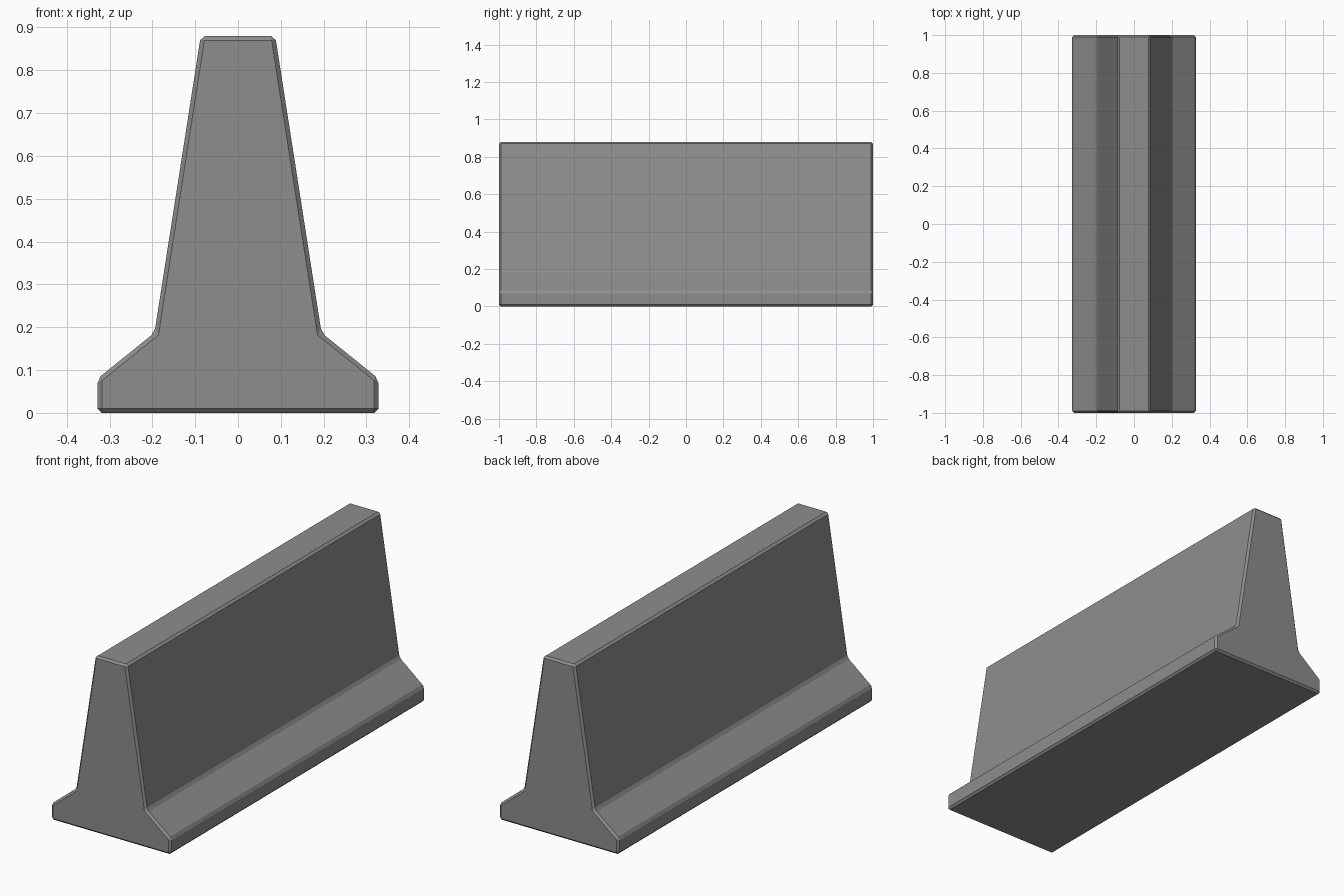
import bpy
import bmesh

cube = bpy.data.objects.get("Cube")
if cube:
    bpy.data.objects.remove(cube, do_unlink=True)

# Concrete material
concrete = bpy.data.materials.new("concrete_grey")
concrete.use_nodes = True
grey = (0.27, 0.27, 0.27, 1)
concrete.diffuse_color = grey
concrete.node_tree.nodes["Principled BSDF"].inputs["Base Color"].default_value = grey

# Barrier cross-section: half profile, mirrored across x
half = [(0.328, 0), (0.328, 0.08), (0.195, 0.187), (0.087, 0.88)]
profile = half + [(-x, z) for x, z in reversed(half)]

# Extrude the section along the barrier's length
bm = bmesh.new()
section = bm.faces.new([bm.verts.new((x, -1, z)) for x, z in profile])
extruded = bmesh.ops.extrude_face_region(bm, geom=[section], use_keep_orig=True)
end_verts = [g for g in extruded["geom"] if isinstance(g, bmesh.types.BMVert)]
bmesh.ops.translate(bm, verts=end_verts, vec=(0, 2, 0))
bmesh.ops.recalc_face_normals(bm, faces=bm.faces)

mesh = bpy.data.meshes.new("road_barrier")
bm.to_mesh(mesh)
bm.free()
mesh.materials.append(concrete)
barrier = bpy.data.objects.new("road_barrier", mesh)
bpy.context.collection.objects.link(barrier)

# Chamfer every edge
bevel = barrier.modifiers.new("chamfer", 'BEVEL')
bevel.width = 0.01
bevel.segments = 1
bevel.limit_method = 'ANGLE'
bevel.angle_limit = 0.5
